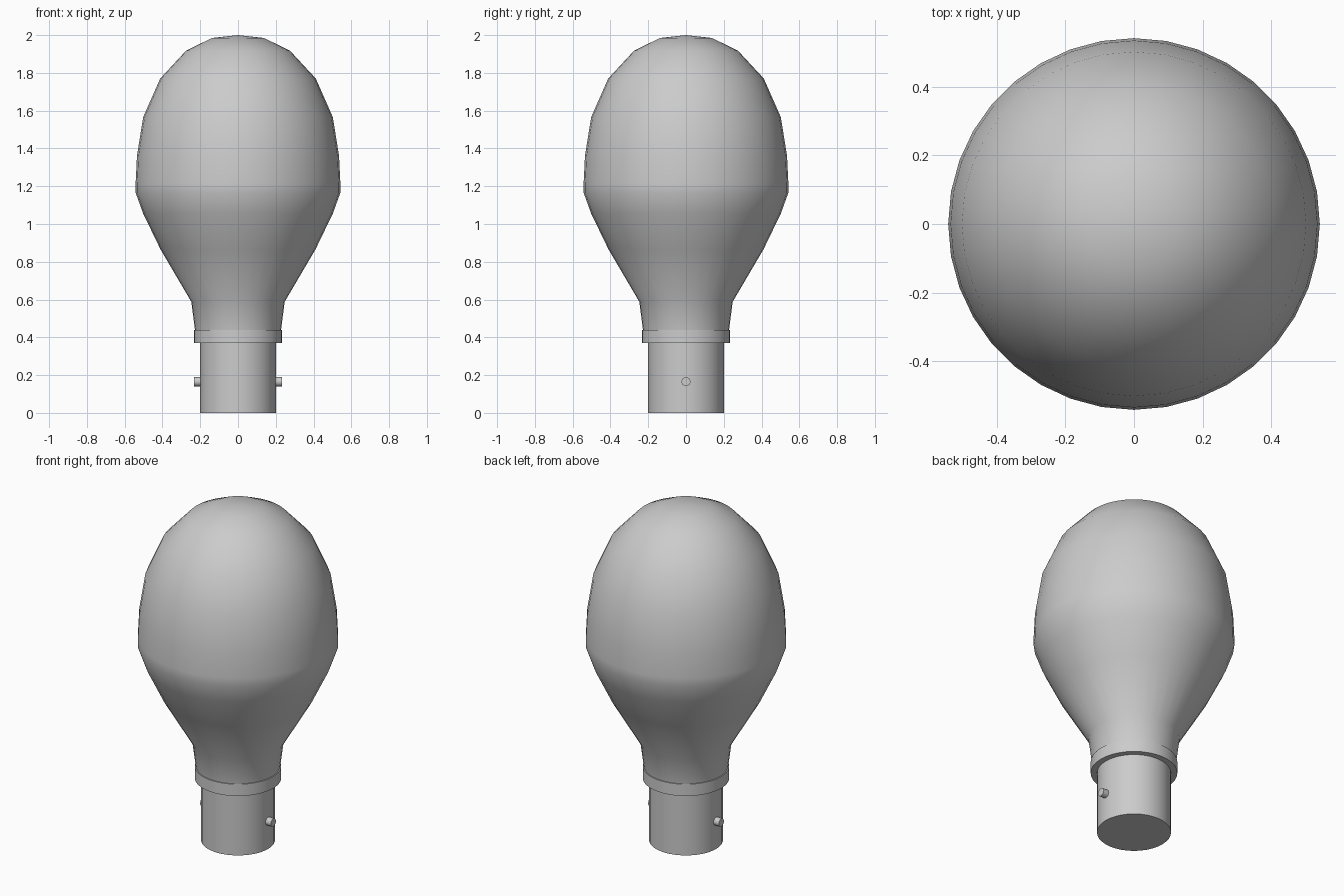
import bpy, bmesh, math
from mathutils import Matrix

if "Cube" in bpy.data.objects:
    bpy.data.objects.remove(bpy.data.objects["Cube"])

SIDES = 36


def finish(name, bm, angle=40):
    bmesh.ops.remove_doubles(bm, verts=bm.verts, dist=1e-5)
    bmesh.ops.recalc_face_normals(bm, faces=bm.faces)
    mesh = bpy.data.meshes.new(name)
    bm.to_mesh(mesh)
    bm.free()
    ob = bpy.data.objects.new(name, mesh)
    bpy.context.collection.objects.link(ob)
    bpy.ops.object.select_all(action='DESELECT')
    ob.select_set(True)
    bpy.context.view_layer.objects.active = ob
    bpy.ops.object.shade_smooth_by_angle(angle=math.radians(angle))
    return ob


def lathe(name, profile, angle=40, crease_z=None):
    """Spin an (r, z) profile around the z axis."""
    bm = bmesh.new()
    verts = [bm.verts.new((r, 0, z)) for r, z in profile]
    edges = [bm.edges.new(pair) for pair in zip(verts, verts[1:])]
    bmesh.ops.spin(bm, geom=verts + edges, cent=(0, 0, 0), axis=(0, 0, 1),
                   angle=math.tau, steps=SIDES, use_duplicate=False)
    ob = finish(name, bm, angle)
    # sharp seam ring
    if crease_z is not None:
        attr = (ob.data.attributes.get("sharp_edge")
                or ob.data.attributes.new("sharp_edge", 'BOOLEAN', 'EDGE'))
        for e in ob.data.edges:
            if all(abs(ob.data.vertices[v].co.z - crease_z) < 1e-4 for v in e.vertices):
                attr.data[e.index].value = True
    return ob


# glass bulb, with its seam at the widest ring
lathe("glass_bulb", [
    (0, 2.0), (0.137, 1.985), (0.275, 1.918), (0.412, 1.77), (0.502, 1.566),
    (0.535, 1.36), (0.542, 1.215), (0.542, 1.166), (0.502, 1.055),
    (0.41, 0.865), (0.247, 0.588), (0.228, 0.44), (0.22, 0.39), (0, 0.39)],
    crease_z=1.166)

# collar and metal cap
lathe("collar", [(0, 0.44), (0.234, 0.44), (0.234, 0.37), (0, 0.37)])
lathe("metal_cap", [(0, 0.40), (0.2, 0.40), (0.2, 0), (0, 0)])

# bayonet pins
for name, side in (("left_pin", -1), ("right_pin", 1)):
    bm = bmesh.new()
    bmesh.ops.create_cone(
        bm, cap_ends=True, segments=16, radius1=0.024, radius2=0.024, depth=0.06,
        matrix=Matrix.Translation((side * 0.203, 0, 0.165))
        @ Matrix.Rotation(math.pi / 2, 4, 'Y'))
    finish(name, bm)
